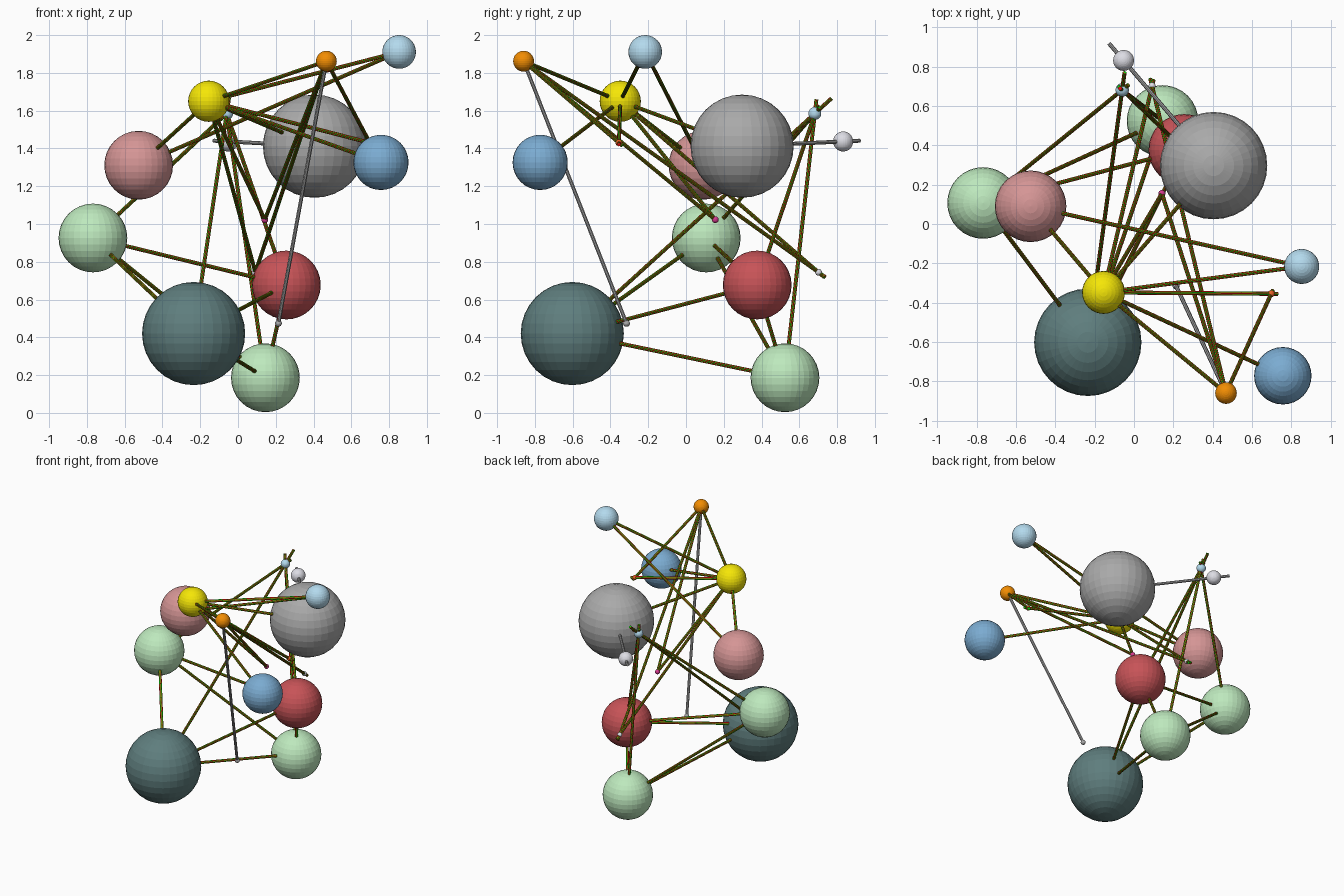
import bpy
import math
from mathutils import Vector, Quaternion

if "Cube" in bpy.data.objects:
    bpy.data.objects.remove(bpy.data.objects["Cube"])


def material(name, rgb):
    """Material from display (sRGB 0-255) colour."""
    m = bpy.data.materials.new(name)
    m.diffuse_color = [(c / 255) ** 2.2 for c in rgb] + [1]
    m.use_nodes = True
    m.node_tree.nodes["Principled BSDF"].inputs["Base Color"].default_value = m.diffuse_color
    return m


COLOURS = {
    "yellow": (245, 230, 15), "orange": (242, 140, 10), "sky": (178, 217, 237),
    "pink": (212, 148, 148), "blue": (122, 170, 208), "grey": (168, 168, 168),
    "green": (188, 232, 188), "red": (198, 84, 88), "teal": (95, 125, 125),
    "white": (220, 220, 228), "magenta": (210, 60, 140), "coral": (230, 95, 40),
    "rod_red": (225, 20, 20), "rod_green": (20, 215, 20),
}
MATS = {k: material(k, v) for k, v in COLOURS.items()}

# Balls: key -> (position, radius, colour)
BALLS = {
    "yellow": ((-0.155, -0.348, 1.65), 0.109, "yellow"),
    "orange": ((0.468, -0.86, 1.862), 0.055, "orange"),
    "sky": ((0.853, -0.216, 1.911), 0.089, "sky"),
    "pink": ((-0.526, 0.09, 1.311), 0.182, "pink"),
    "blue": ((0.757, -0.772, 1.326), 0.146, "blue"),
    "grey": ((0.405, 0.297, 1.412), 0.273, "grey"),
    "side_green": ((-0.768, 0.107, 0.926), 0.182, "green"),
    "low_green": ((0.145, 0.524, 0.186), 0.182, "green"),
    "red": ((0.256, 0.377, 0.677), 0.182, "red"),
    "teal": ((-0.235, -0.602, 0.42), 0.273, "teal"),
    "white": ((-0.053, 0.832, 1.437), 0.053, "white"),
    "small_sky": ((-0.06, 0.682, 1.585), 0.034, "sky"),
    "tiny_magenta": ((0.142, 0.155, 1.023), 0.018, "magenta"),
    "tiny_coral": ((0.698, -0.355, 1.43), 0.018, "coral"),
    "tiny_grey": ((0.214, -0.315, 0.474), 0.018, "grey"),
    "tiny_white": ((0.092, 0.702, 0.744), 0.018, "white"),
}
for key, (pos, r, col) in BALLS.items():
    bpy.ops.mesh.primitive_uv_sphere_add(segments=32, ring_count=16, radius=r, location=pos)
    ball = bpy.context.object
    ball.name = key + "_ball"
    ball.data.materials.append(MATS[col])


def rod(name, a, b, mat, extend=0.0, twist=0.0, r=0.0105):
    """Rod between two ball centres, running past the second by extend."""
    p, q = Vector(BALLS[a][0]), Vector(BALLS[b][0])
    d = (q - p).normalized()
    q = q + d * extend
    bpy.ops.mesh.primitive_cylinder_add(vertices=8, radius=r, depth=(q - p).length,
                                        location=(p + q) / 2)
    o = bpy.context.object
    o.rotation_mode = 'QUATERNION'
    o.rotation_quaternion = d.to_track_quat('Z', 'Y') @ Quaternion((0, 0, 1), twist)
    o.name = name
    o.data.materials.append(MATS[mat])


# Double red/green links
LINKS = [
    ("teal", "side_green", 0), ("teal", "low_green", 0), ("teal", "red", 0),
    ("side_green", "low_green", 0), ("side_green", "red", 0), ("low_green", "red", 0),
    ("teal", "small_sky", 0.12), ("side_green", "small_sky", 0.05),
    ("low_green", "small_sky", 0.075), ("red", "small_sky", 0.05),
    ("yellow", "orange", 0), ("yellow", "sky", 0), ("yellow", "pink", 0),
    ("yellow", "blue", 0), ("yellow", "grey", 0), ("yellow", "tiny_coral", 0.035),
    ("yellow", "tiny_magenta", 0.01), ("yellow", "tiny_white", 0.04),
    ("pink", "sky", 0), ("orange", "tiny_coral", 0.025),
    ("orange", "tiny_magenta", 0.01), ("orange", "tiny_white", 0.045),
]
for a, b, ext in LINKS:
    rod(f"{a}_to_{b}_red_rod", a, b, "rod_red", ext)
    rod(f"{a}_to_{b}_green_rod", a, b, "rod_green", ext, twist=math.pi / 8)

# Plain grey rods
rod("hanging_grey_rod", "orange", "tiny_grey", "grey")
rod("back_grey_rod", "grey", "white", "grey", 0.115)
